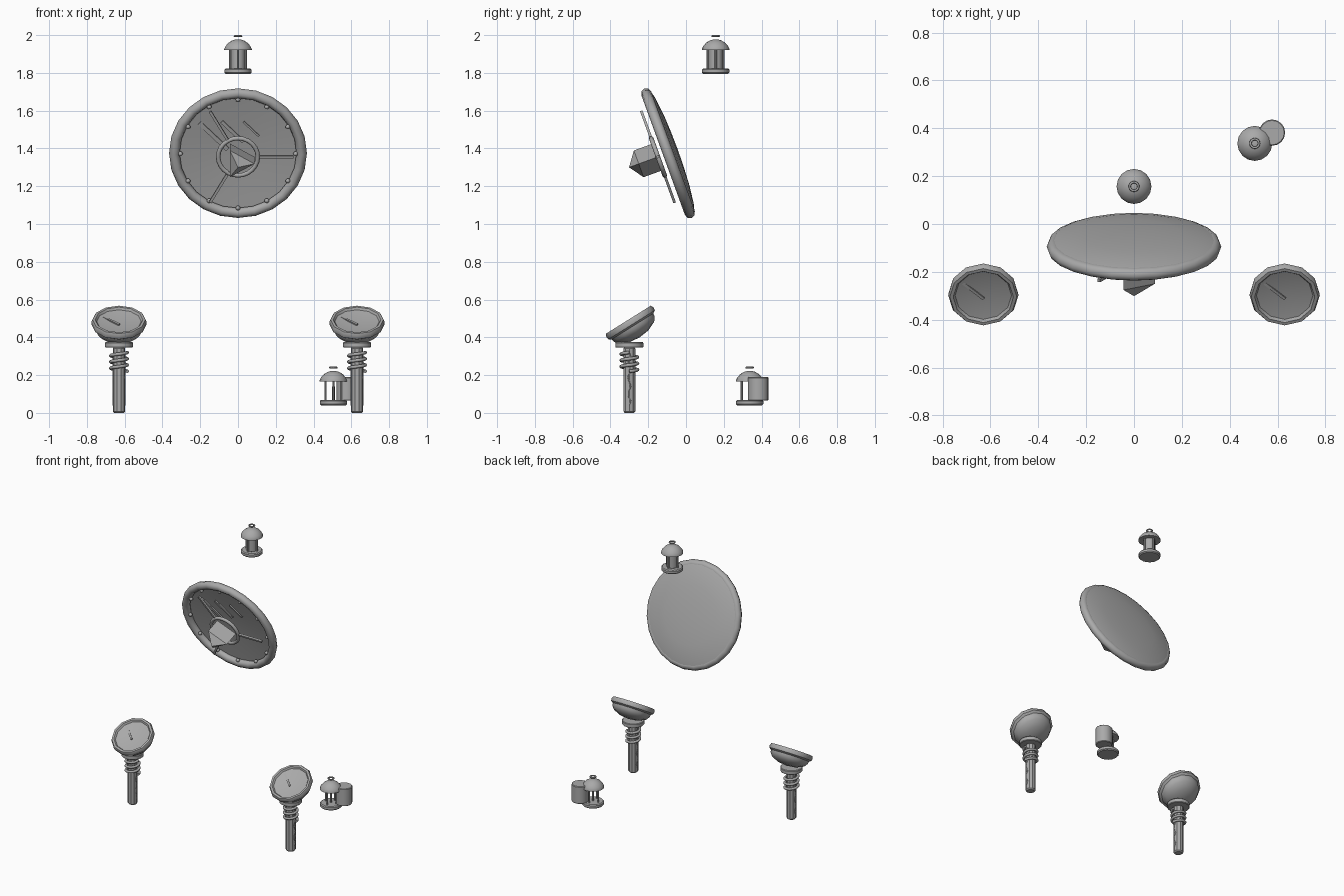
import bpy, bmesh, math
from math import radians, cos, sin, pi
from mathutils import Matrix, Vector

if "Cube" in bpy.data.objects:
    bpy.data.objects.remove(bpy.data.objects["Cube"], do_unlink=True)

grey = bpy.data.materials.new("plain_grey")
grey.use_nodes = True
grey.diffuse_color = (0.4, 0.4, 0.4, 1)
grey.node_tree.nodes["Principled BSDF"].inputs["Base Color"].default_value = (0.4, 0.4, 0.4, 1)


def finish(name, bm, matrix, smooth=35):
    bmesh.ops.recalc_face_normals(bm, faces=bm.faces)
    mesh = bpy.data.meshes.new(name)
    bm.to_mesh(mesh)
    bm.free()
    mesh.materials.append(grey)
    ob = bpy.data.objects.new(name, mesh)
    ob.matrix_world = matrix
    bpy.context.collection.objects.link(ob)
    if smooth:
        bpy.ops.object.select_all(action='DESELECT')
        ob.select_set(True)
        bpy.context.view_layer.objects.active = ob
        bpy.ops.object.shade_smooth_by_angle(angle=radians(smooth))
    return ob


def lathe(name, profile, matrix, sides=24, smooth=35):
    """Spin a (radius, height) profile around local z."""
    bm = bmesh.new()
    verts = [bm.verts.new((r, 0, h)) for r, h in profile]
    edges = [bm.edges.new(pair) for pair in zip(verts, verts[1:])]
    bmesh.ops.spin(bm, geom=verts + edges, cent=(0, 0, 0), axis=(0, 0, 1),
                   angle=2 * pi, steps=sides)
    bmesh.ops.remove_doubles(bm, verts=bm.verts, dist=1e-5)
    return finish(name, bm, matrix, smooth)


def drum(name, r, low, high, matrix, sides=16, bevel=0.004):
    return lathe(name, [(0, low), (r - bevel, low), (r, low + bevel), (r, high - bevel),
                        (r - bevel, high), (0, high)], matrix, sides)


def ring(name, major, minor, matrix, sides=24):
    loop = [(major + minor * cos(2 * pi * i / 8), minor * sin(2 * pi * i / 8))
            for i in range(9)]
    return lathe(name, loop, matrix, sides, 50)


def bar(name, size, matrix):
    bm = bmesh.new()
    bmesh.ops.create_cube(bm, size=1, matrix=Matrix.Diagonal((*size, 1)))
    return finish(name, bm, matrix, 0)


def wire(name, points, radius, matrix):
    curve = bpy.data.curves.new(name, 'CURVE')
    curve.dimensions = '3D'
    curve.bevel_depth = radius
    curve.bevel_resolution = 2
    curve.use_fill_caps = True
    line = curve.splines.new('POLY')
    line.points.add(len(points) - 1)
    for point, co in zip(line.points, points):
        point.co = (*co, 1)
    curve.materials.append(grey)
    ob = bpy.data.objects.new(name, curve)
    ob.matrix_world = matrix
    bpy.context.collection.objects.link(ob)


def move(x, y, z):
    return Matrix.Translation((x, y, z))


def turn(degrees, axis):
    return Matrix.Rotation(radians(degrees), 4, axis)


# Large tilted dish, local z pointing out of its face
dish = move(0, -0.095, 1.375) @ turn(110, 'X')
lathe("dish_shell", [(0, -0.03), (0.15, -0.026), (0.33, -0.01), (0.345, -0.024),
                     (0.3, -0.036), (0.2, -0.048), (0.1, -0.053), (0, -0.055)], dish, 24)
ring("dish_rim", 0.337, 0.028, dish)
for i in range(12):
    bm = bmesh.new()
    bmesh.ops.create_uvsphere(bm, u_segments=8, v_segments=6, radius=0.013)
    finish("dish_rivet", bm, dish @ turn(30 * i, 'Z') @ move(0.305, 0, 0.01), 60)

# Glint strips across the dish face
for x, y, length, width in [(-0.13, 0.09, 0.21, 0.022), (-0.03, 0.115, 0.16, 0.018),
                            (0.07, 0.13, 0.115, 0.01)]:
    bar("dish_glint", (length, width, 0.008), dish @ move(x, y, -0.016) @ turn(-45, 'Z'))

# Hub ring, three spokes and a three-sided pointed receiver
ring("hub_ring", 0.105, 0.012, dish @ move(0, 0, 0.057))
for i in range(3):
    bar("spoke", (0.2, 0.014, 0.014), dish @ turn(120 * i, 'Z') @ move(0.195, 0, 0.057))
lathe("receiver", [(0, 0.057), (0.087, 0.057), (0.087, 0.165), (0, 0.22)], dish, 3, 0)

# Pair of small mirrors on posts
for side in (-1, 1):
    base = move(0.63 * side, -0.3, 0)
    drum("post", 0.033, 0, 0.35, base, 10, 0.008)
    drum("post_plate", 0.074, 0.345, 0.375, base, 16)
    coil = [(0.044 * cos(t * pi / 8), 0.044 * sin(t * pi / 8), 0.22 + 0.1 * t / 48)
            for t in range(49)]
    wire("post_coil", coil, 0.009, base)
    for face in (-1, 1):
        crack = [(0.032 * face, 0.008 * sin(t * 1.9), 0.04 + 0.025 * t) for t in range(12)]
        wire("post_vein", crack, 0.003, base)
    head = move(0.63 * side, -0.303, 0.49) @ turn(32, 'X')
    lathe("mirror_head", [(0, -0.025), (0.118, -0.008), (0.126, 0.004), (0.14, 0.004),
                          (0.147, -0.01), (0.145, -0.028), (0.13, -0.038), (0.127, -0.055),
                          (0.11, -0.078), (0.06, -0.1), (0, -0.107)], head, 12)
    bar("mirror_glint", (0.12, 0.012, 0.008),
        head @ move(-0.043, 0.02, -0.014) @ turn(-42, 'Z'))


# Lanterns: one hanging high, one on the ground
def lantern(matrix):
    drum("lantern_base", 0.072, 0, 0.028, matrix, 16, 0.006)
    drum("lantern_candle", 0.008, 0.028, 0.1, matrix, 8, 0.002)
    for i in range(4):
        drum("lantern_post", 0.006, 0.025, 0.135,
             matrix @ turn(90 * i, 'Z') @ move(0.042, 0, 0), 8, 0.001)
    lathe("lantern_roof", [(0, 0.125), (0.073, 0.125), (0.073, 0.132), (0.065, 0.148),
                           (0.05, 0.165), (0.03, 0.177), (0.012, 0.182), (0, 0.182)], matrix, 16)
    ring("lantern_loop", 0.018, 0.005, matrix @ move(0, 0, 0.2), 16)


high = move(0, 0.157, 1.795)
lantern(high)
drum("lantern_glass", 0.038, 0.025, 0.13, high, 12)
lantern(move(0.505, 0.337, 0.04))
drum("loose_glass", 0.055, 0.065, 0.19, move(0.577, 0.382, 0), 16)
